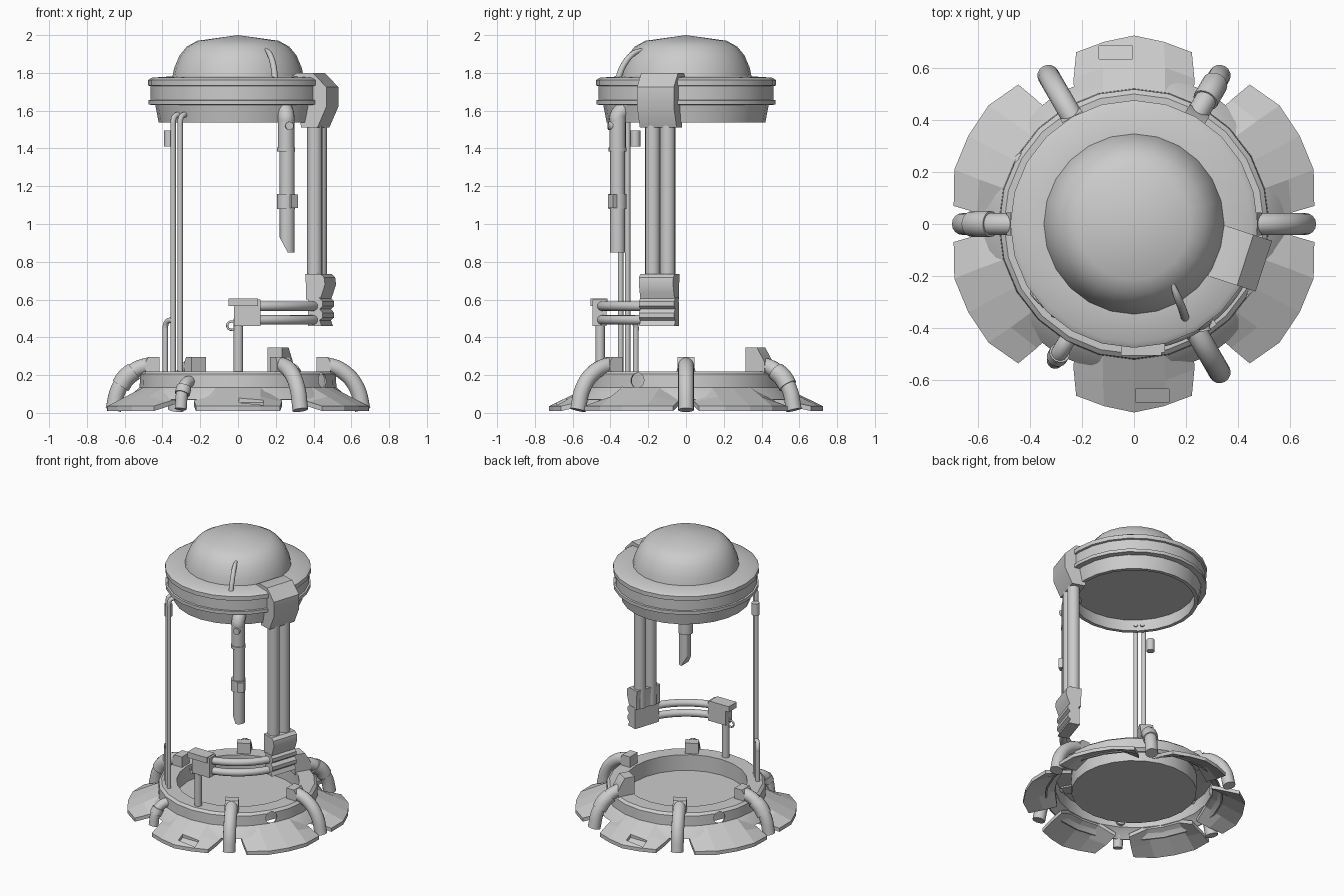
import bpy, bmesh, math
from math import radians, sin, cos, pi
from mathutils import Vector, Matrix

if "Cube" in bpy.data.objects:
    bpy.data.objects.remove(bpy.data.objects["Cube"])


def polar(angle, r, z, side=0.0):
    a = radians(angle)
    return Vector((r * cos(a) - side * sin(a), r * sin(a) + side * cos(a), z))


def finish(name, bm):
    bmesh.ops.recalc_face_normals(bm, faces=bm.faces)
    me = bpy.data.meshes.new(name)
    bm.to_mesh(me)
    bm.free()
    ob = bpy.data.objects.new(name, me)
    bpy.context.collection.objects.link(ob)
    return ob


def lathe(name, profile, segs=24):
    bm = bmesh.new()
    vs = [bm.verts.new((r, 0, z)) for r, z in profile]
    edges = [bm.edges.new(p) for p in zip(vs, vs[1:])]
    bmesh.ops.spin(bm, geom=vs + edges, cent=(0, 0, 0), axis=(0, 0, 1),
                   angle=2 * pi, steps=segs, use_duplicate=False)
    bmesh.ops.remove_doubles(bm, verts=bm.verts, dist=1e-4)
    return finish(name, bm)


def prism(name, profile, width, angle, side=0.0):
    """Extrude an (r, z) outline sideways, facing outward at the given angle."""
    bm = bmesh.new()
    a = [bm.verts.new(polar(angle, r, z, side - width / 2)) for r, z in profile]
    b = [bm.verts.new(polar(angle, r, z, side + width / 2)) for r, z in profile]
    bm.faces.new(a)
    bm.faces.new(b[::-1])
    for i in range(len(a)):
        j = (i + 1) % len(a)
        bm.faces.new((a[i], b[i], b[j], a[j]))
    return finish(name, bm)


def block(name, r0, r1, z0, z1, width, angle, side=0.0):
    return prism(name, [(r0, z0), (r1, z0), (r1, z1), (r0, z1)], width, angle, side)


def tube(name, pts, radius, bend=True, radii=None, cyclic=False):
    cu = bpy.data.curves.new(name, 'CURVE')
    cu.dimensions = '3D'
    cu.bevel_depth = radius
    cu.bevel_resolution = 6
    cu.resolution_u = 5
    cu.use_fill_caps = True
    sp = cu.splines.new('BEZIER')
    sp.bezier_points.add(len(pts) - 1)
    sp.use_cyclic_u = cyclic
    for i, (bp, p) in enumerate(zip(sp.bezier_points, pts)):
        bp.co = p
        bp.handle_left_type = bp.handle_right_type = 'AUTO' if bend else 'VECTOR'
        bp.radius = radii[i] if radii else 1
    tmp = bpy.data.objects.new(name + "_path", cu)
    bpy.context.collection.objects.link(tmp)
    bpy.context.view_layer.update()
    me = bpy.data.meshes.new_from_object(tmp.evaluated_get(bpy.context.evaluated_depsgraph_get()))
    bpy.data.objects.remove(tmp)
    ob = bpy.data.objects.new(name, me)
    bpy.context.collection.objects.link(ob)
    return ob


def cut(ob, cutter):
    mod = ob.modifiers.new("cut", 'BOOLEAN')
    mod.object, mod.solver = cutter, 'EXACT'
    bpy.context.view_layer.update()
    me = bpy.data.meshes.new_from_object(ob.evaluated_get(bpy.context.evaluated_depsgraph_get()))
    ob.modifiers.clear()
    ob.data = me
    bpy.data.objects.remove(cutter)


# Base ring: thin flared shell, hollow underneath, with recessed floor and two round ports
base = lathe("base_ring", [(0, .107), (.40, .107), (.40, .22), (.50, .22), (.518, .205), (.521, .135),
                           (.548, .112), (.582, .07), (.572, .068), (.54, .105), (.512, .125), (.508, .21),
                           (.408, .21), (.408, .099), (0, .099)])
for a in (330, 150):
    cut(base, tube("port_cutter", [polar(a, .465, .172), polar(a, .62, .172)], .04, bend=False))


# Six crowned petals sloping down around the base
def petal(name, angle, half_in, half_out, rim):
    bm = bmesh.new()
    rows = []
    for t in (0, .5, 1):
        half = half_in + (half_out - half_in) * t
        row = []
        for k, r_out in zip((-1, -.5, 0, .5, 1), rim):
            r = .515 + (r_out - .515) * t
            z = .137 + (.036 - .137) * t - (.055 * (1 - t) if abs(k) == 1 else 0)
            row.append(bm.verts.new(polar(angle + k * half, r, z)))
        rows.append(row)
    for lo, hi in zip(rows, rows[1:]):
        for i in range(4):
            bm.faces.new((lo[i], lo[i + 1], hi[i + 1], hi[i]))
    ext = bmesh.ops.extrude_face_region(bm, geom=bm.faces[:], use_keep_orig=True)
    verts = [g for g in ext["geom"] if isinstance(g, bmesh.types.BMVert)]
    bmesh.ops.translate(bm, verts=verts, vec=(0, 0, -.026))
    return finish(name, bm)


for ang in (28, 90, 152, 208, 270, 332):
    if ang in (90, 270):
        p = petal("petal_%d" % ang, ang, 26.5, 18.6, (.697, .71, .725, .71, .697))
        cut(p, prism("slot_cutter", [(.635, .2), (.685, .2), (.685, .033), (.635, .055)], .13, ang, .07))
    else:
        petal("petal_%d" % ang, ang, 25.5, 22.3, (.697, .722, .722, .722, .697))

# Bent hoses from ring brackets to the ground
hose = [(.43, .25), (.48, .25), (.565, .212), (.63, .13), (.66, .015)]
for ang in (0, 60, 120, 180, 300):
    if ang == 60:
        prof = [(.39, .2), (.39, .345), (.46, .345), (.505, .27), (.505, .2)]
    else:
        prof = [(.415, .2), (.415, .295), (.475, .295), (.49, .27), (.49, .2)]
    prism("hose_bracket_%d" % ang, prof, .088, ang)
    tube("hose_%d" % ang, [polar(ang, r, z) for r, z in hose], .042)
    if ang in (60, 180):
        tube("hose_collar_%d" % ang, [polar(ang, r, z) for r, z in [(.55, .221), (.592, .187), (.622, .143)]], .05)
tube("short_hose", [polar(240, r, z) for r, z in [(.49, .165), (.54, .16), (.585, .12), (.607, .02)]], .032)
tube("short_hose_collar", [polar(240, r, z) for r, z in [(.572, .137), (.592, .1)]], .04, bend=False)

# Canopy: hollow skirted drum and dome
lathe("canopy_drum", [(0, 1.62), (.40, 1.62), (.395, 1.537), (.42, 1.537), (.438, 1.63), (.475, 1.632),
                      (.475, 1.655), (.463, 1.657), (.463, 1.73), (.476, 1.733), (.476, 1.762),
                      (.455, 1.775), (.34, 1.782)])
lathe("dome", [(.349, 1.77), (.338, 1.825), (.31, 1.892), (.27, 1.94), (.215, 1.97), (0, 2.0)])
tube("dome_fin", [(.145, -.225, 1.925), (.165, -.275, 1.905), (.185, -.325, 1.85), (.197, -.362, 1.765)],
     .016, radii=[.5, .9, 1, 1])

# Side arm: top clamp, twin tubes and ribbed joint
prism("arm_clamp", [(.33, 1.78), (.36, 1.80), (.45, 1.80), (.525, 1.725), (.525, 1.62), (.475, 1.51),
                    (.385, 1.51), (.37, 1.6)], .205, -18)
for i, s in enumerate((-.042, .042)):
    tube("arm_tube_%d" % i, [polar(-18, .441, .6, s), polar(-18, .441, 1.6, s)], .04, bend=False)
prism("arm_joint_upper", [(.405, .735), (.49, .735), (.51, .718), (.515, .68), (.50, .635), (.487, .6),
                          (.41, .6), (.41, .66)], .19, -18)
prism("arm_joint_ribs", [(.425, .61), (.483, .61), (.503, .59), (.503, .565), (.486, .55), (.503, .53),
                         (.503, .505), (.486, .49), (.497, .46), (.42, .46)], .195, -18)

# Curved double rail, end block and post
for i, z in enumerate((.565, .492)):
    tube("rail_%d" % i, [polar(a, .46, z) for a in range(-80, -17, 6)], .025)
block("rail_end_block", .42, .495, .46, .60, .14, 270, .05)
block("rail_end_cap", .415, .505, .565, .605, .155, 270, .028)
tube("rail_post", [(.002, -.455, .2), (.002, -.455, .5)], .025, bend=False)
tube("pull_ring", [Vector((-.035 + .022 * cos(t * pi / 3), -.46, .462 + .022 * sin(t * pi / 3)))
                   for t in range(6)], .006, cyclic=True)

# Thin upright pipes at front left, with a hooked branch and a small canister
for i, a in enumerate((222, 228.5)):
    tube("thin_pipe_%d" % i, [polar(a, .462, .18), polar(a, .462, 1.54)], .0145, bend=False)
    tube("thin_pipe_bend_%d" % i, [polar(a, r, z) for r, z in
                                   [(.462, 1.52), (.462, 1.54), (.45, 1.57), (.388, 1.58)]], .0145)
tube("branch_pipe", [(-.385, -.265, .18), (-.385, -.265, .45)], .0145, bend=False)
tube("branch_hook", [(-.385, -.265, .43), (-.385, -.265, .455), (-.373, -.28, .485), (-.343, -.309, .49)], .0145)
tube("canister", [(-.365, -.268, 1.41), (-.365, -.268, 1.495)], .026, bend=False)

# Hanging nozzle arm with collars and slanted tip
hx, hy = .255, -.362
tube("nozzle_upper", [(hx, hy, 1.39), (hx, hy, 1.56)], .044, bend=False)
tube("nozzle_bend", [(hx, hy, 1.54), (hx, hy, 1.565), (hx - .008, hy + .025, 1.6), (hx - .03, hy + .07, 1.61)], .044)
body = tube("nozzle_body", [(hx + .005, hy, .85), (hx + .005, hy, 1.4)], .04, bend=False)
bm = bmesh.new()
bmesh.ops.create_cube(bm, size=.2, matrix=Matrix.Translation((.155, hy, .84)) @ Matrix.Rotation(radians(-28), 4, 'Y'))
cut(body, finish("tip_cutter", bm))
for i, (z0, z1) in enumerate([(1.08, 1.16), (1.385, 1.405)]):
    tube("nozzle_collar_%d" % i, [(hx, hy, z0), (hx, hy, z1)], .048, bend=False)
block("nozzle_clip", .42, .50, 1.085, 1.155, .045, -53)
tube("nozzle_knob", [(hx + .01, hy, 1.52), (hx + .018, hy - .05, 1.52)], .022, bend=False)

# Smooth shading with sharp edges kept; petals stay faceted
for ob in bpy.data.objects:
    ob.select_set(ob.type == 'MESH' and not ob.name.startswith("petal"))
bpy.context.view_layer.objects.active = base
bpy.ops.object.shade_smooth_by_angle(angle=radians(35))
